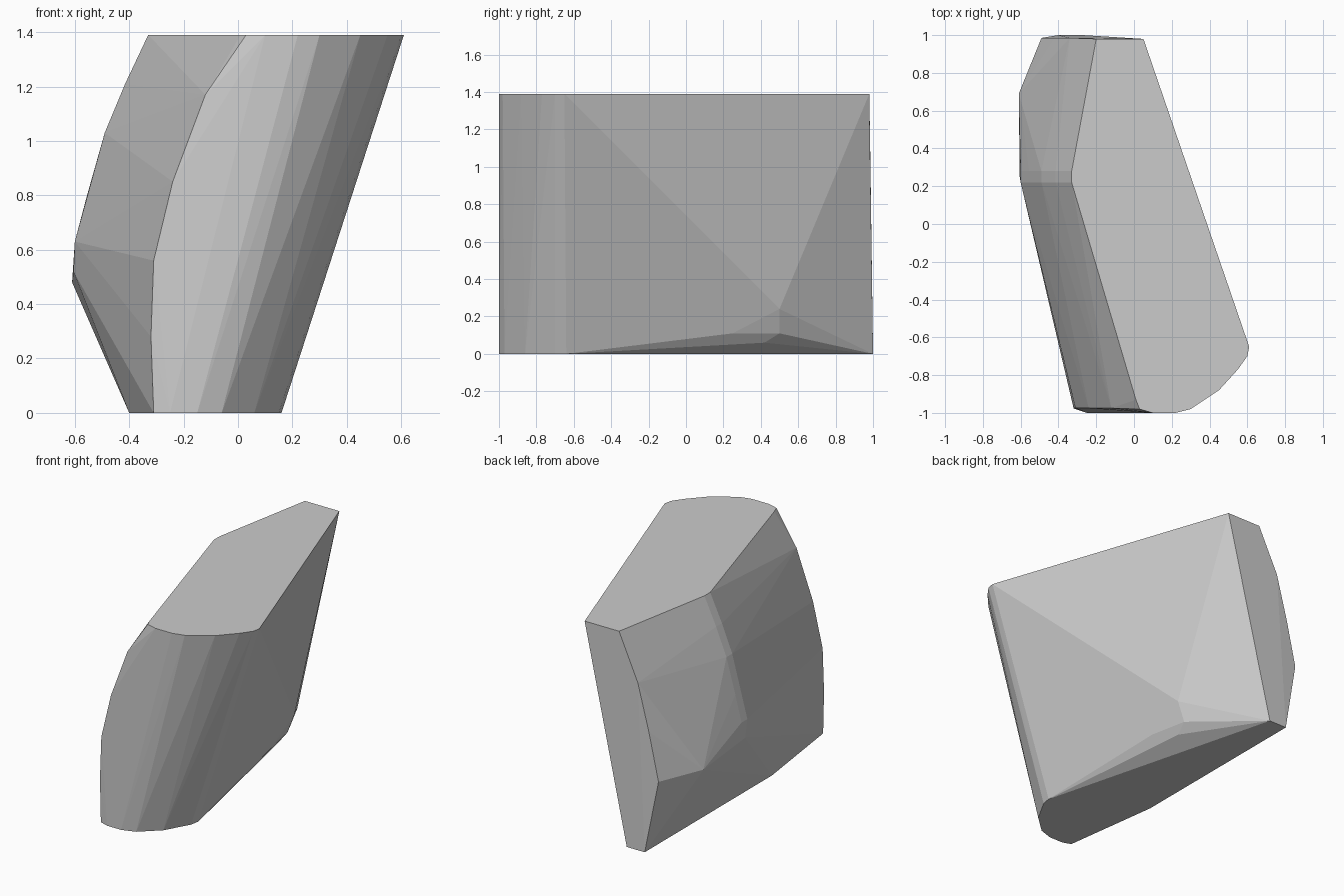
import bpy, bmesh, math

if "Cube" in bpy.data.objects:
    bpy.data.objects.remove(bpy.data.objects["Cube"])

# Faceted boulder: convex skin stretched over a few measured sections
H = 1.39
top_outline = [(-0.20, 0.98), (0.05, 0.98), (0.61, -0.65), (0.60, -0.70),
               (0.55, -0.77), (0.45, -0.88), (0.30, -0.98), (0.22, -1.0),
               (0.10, -1.0), (0.03, -0.98), (0.01, -0.93), (-0.33, 0.22), (-0.33, 0.28)]
base_outline = [(-0.40, 1.0), (-0.27, 1.0), (0.16, -0.64), (0.15, -0.70),
                (0.06, -0.86), (-0.06, -0.97), (-0.15, -1.0), (-0.25, -1.0),
                (-0.31, -0.98), (-0.40, -0.32)]

# Curved left flank as (x, z) profiles at the front, middle and back
front_arc = [(-0.12, 1.17), (-0.24, 0.85), (-0.31, 0.56), (-0.32, 0.28)]
middle_arc = [(-0.415, 1.21), (-0.49, 1.03), (-0.555, 0.80), (-0.60, 0.63)]
back_arc = [(-0.34, 1.09), (-0.42, 0.79), (-0.49, 0.48)]

# Blunt corners low on the left and right flanks
corners = [(-0.61, 0.69, 0.48), (-0.605, 0.25, 0.52),
           (0.06, 0.50, 0.24), (0.01, 0.50, 0.11), (-0.01, 0.42, 0.06), (0.06, 0.25, 0.11)]


def section(arc, y):
    return [(x, y, z) for x, z in arc]


points = [(x, y, H) for x, y in top_outline] + [(x, y, 0) for x, y in base_outline]
points += section(front_arc, -0.975) + section(back_arc, 0.985)
points += section(middle_arc, 0.22) + section(middle_arc, 0.28) + corners

bm = bmesh.new()
for p in points:
    bm.verts.new(p)
hull = bmesh.ops.convex_hull(bm, input=bm.verts[:])
loose = {g for g in hull["geom_interior"] + hull["geom_unused"]
         if isinstance(g, bmesh.types.BMVert)}
bmesh.ops.delete(bm, geom=list(loose), context='VERTS')
bmesh.ops.dissolve_limit(bm, angle_limit=math.radians(1), verts=bm.verts[:], edges=bm.edges[:])
bmesh.ops.recalc_face_normals(bm, faces=bm.faces[:])

mesh = bpy.data.meshes.new("boulder")
bm.to_mesh(mesh)
bm.free()
boulder = bpy.data.objects.new("boulder", mesh)
bpy.context.collection.objects.link(boulder)
